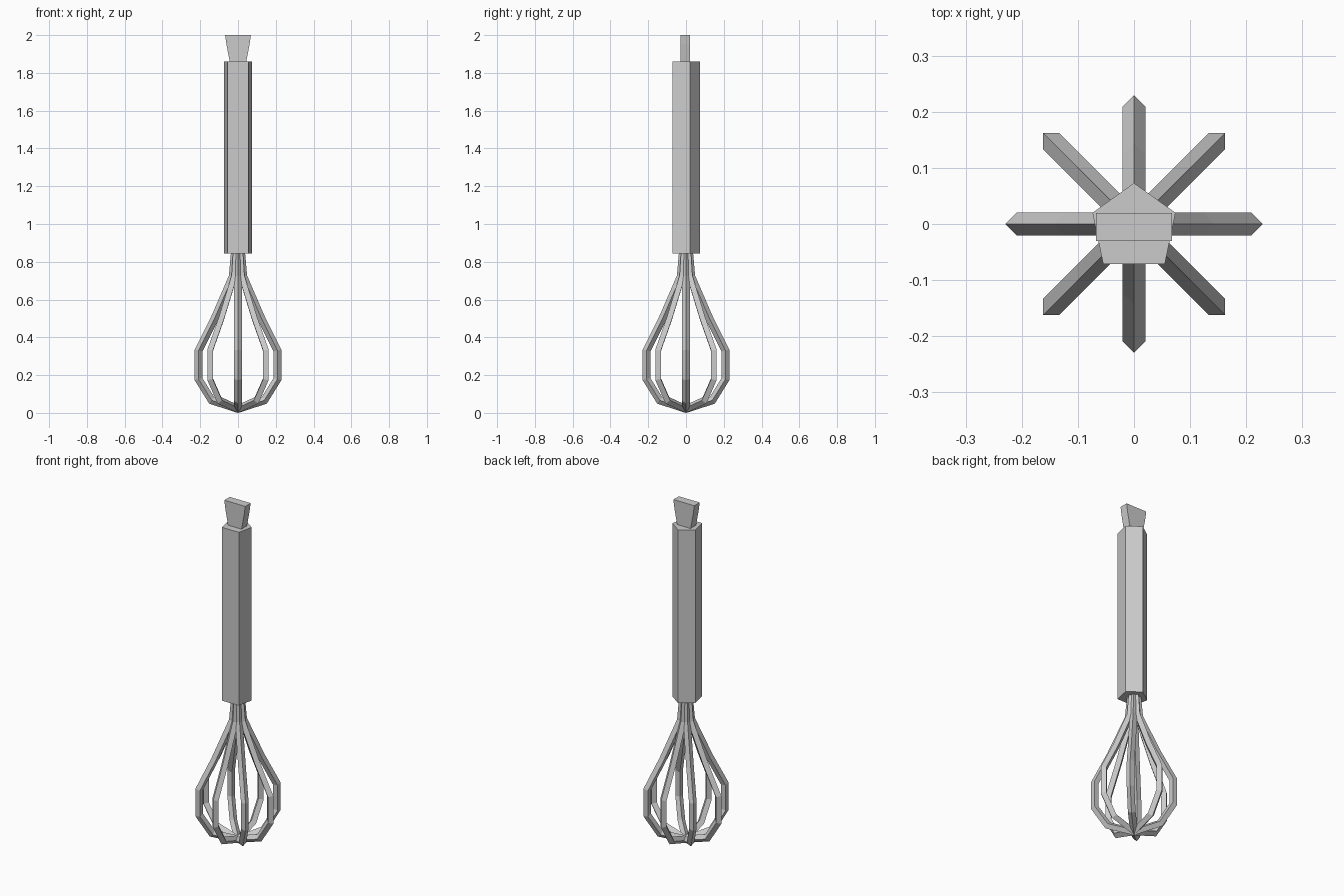
import bpy, bmesh, math
from mathutils import Vector

if "Cube" in bpy.data.objects:
    bpy.data.objects.remove(bpy.data.objects["Cube"])


def make_object(name, bm):
    bmesh.ops.recalc_face_normals(bm, faces=bm.faces)
    mesh = bpy.data.meshes.new(name)
    bm.to_mesh(mesh)
    bm.free()
    ob = bpy.data.objects.new(name, mesh)
    bpy.context.collection.objects.link(ob)
    return ob


def loft(name, rings):
    """Skin a stack of matching rings and cap both ends."""
    bm = bmesh.new()
    loops = [[bm.verts.new(p) for p in ring] for ring in rings]
    n = len(loops[0])
    for a, b in zip(loops, loops[1:]):
        for i in range(n):
            j = (i + 1) % n
            bm.faces.new((a[i], a[j], b[j], b[i]))
    bm.faces.new(loops[0])
    bm.faces.new(loops[-1])
    return make_object(name, bm)


# Five-sided handle
pentagon = [(0, 0.073), (-0.074, 0.02), (-0.055, -0.071), (0.055, -0.071), (0.074, 0.02)]
loft("handle", [[(x, y, z) for x, y in pentagon] for z in (0.845, 1.86)])

# Flared flat tab at the top of the handle
loft("hanging_tab", [[(-w, -0.03, z), (w, -0.03, z), (w, 0.02, z), (-w, 0.02, z)]
                     for w, z in ((0.044, 1.86), (0.061, 1.95), (0.068, 2.0))])

# Whisk wires: diamond section swept along a balloon-shaped loop
half = [(0.016, 0.86), (0.028, 0.722), (0.124, 0.5), (0.209, 0.33),
        (0.209, 0.179), (0.139, 0.066), (0, 0.021)]
path = [Vector((x, 0, z)) for x, z in half]
path += [Vector((-x, 0, z)) for x, z in reversed(half[:-1])]
R = 0.0205


def wire_rings():
    rings = []
    side = Vector((0, 1, 0))
    for i, p in enumerate(path):
        a = (p - path[i - 1]).normalized() if i else None
        b = (path[i + 1] - p).normalized() if i < len(path) - 1 else None
        a, b = a or b, b or a
        t = (a + b).normalized()
        nrm = t.cross(side) * (R / t.dot(a))   # mitred corner
        rings.append([p + nrm, p + side * R, p - nrm, p - side * R])
    return rings


for k in range(4):
    wire = loft(f"whisk_wire_{k + 1}", wire_rings())
    wire.rotation_euler.z = k * math.pi / 4
